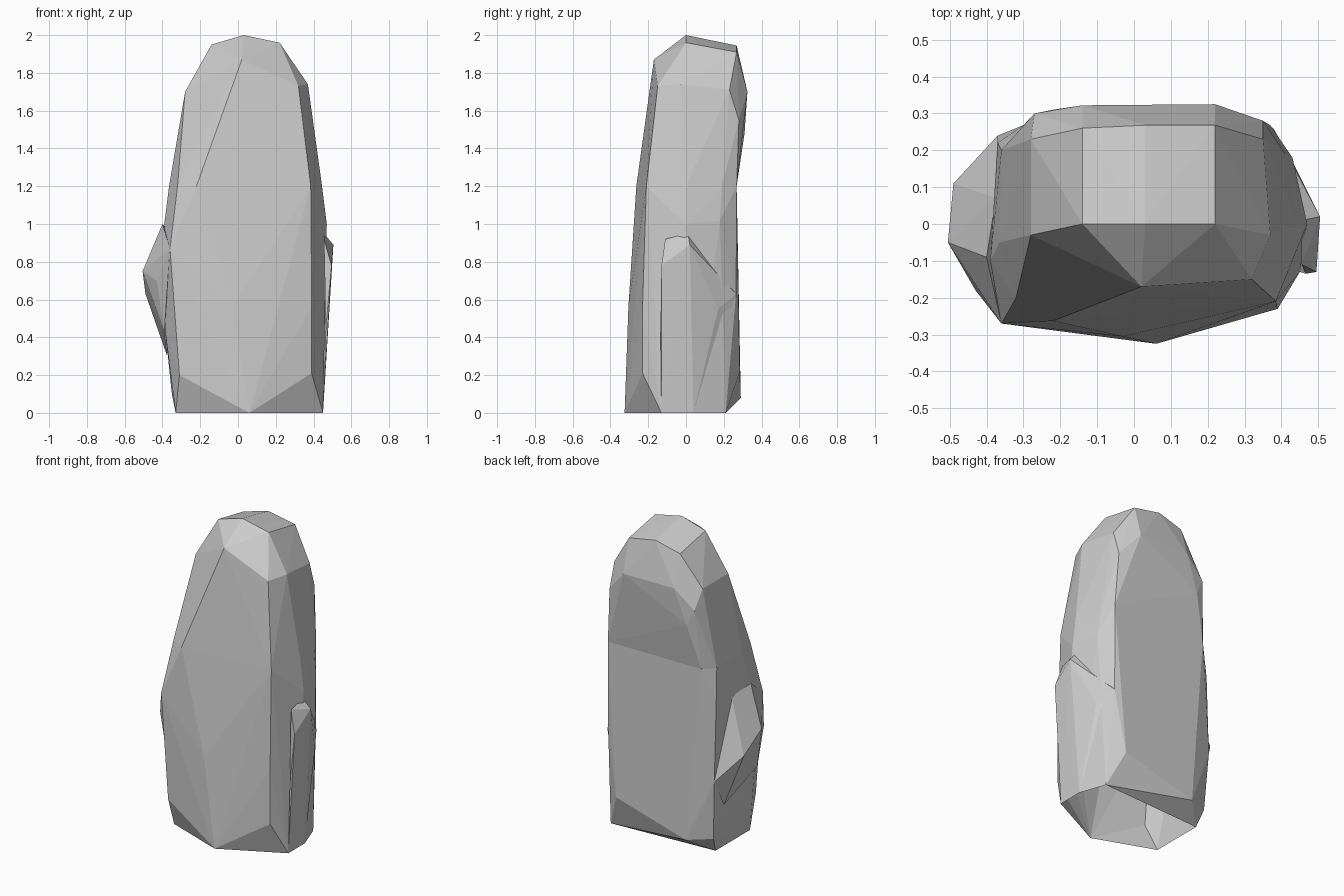
import bpy, bmesh

if "Cube" in bpy.data.objects:
    bpy.data.objects.remove(bpy.data.objects["Cube"])

ANCHOR_L, ANCHOR_R = (-.3, 0, .6), (.3, 0, .6)   # hidden tips inside the stone


def rock(name, points, open_levels=(), anchor=None):
    """Flat-faced chunk of stone: the convex hull of its corner points,
    left open at the given heights and around the hidden anchor point."""
    bm = bmesh.new()
    for p in points + ([anchor] if anchor else []):
        bm.verts.new(p)
    res = bmesh.ops.convex_hull(bm, input=bm.verts)
    junk = {v for v in res["geom_interior"] + res["geom_unused"]
            if isinstance(v, bmesh.types.BMVert)}
    bmesh.ops.delete(bm, geom=list(junk), context='VERTS')
    bmesh.ops.recalc_face_normals(bm, faces=bm.faces)

    def is_hidden(f):
        flat = any(all(abs(v.co.z - z) < 1e-4 for v in f.verts) for z in open_levels)
        inner = anchor and any(abs(v.co.x - anchor[0]) < 1e-4 and
                               abs(v.co.y - anchor[1]) < 1e-4 for v in f.verts)
        return flat or inner

    bmesh.ops.delete(bm, geom=[f for f in bm.faces if is_hidden(f)], context='FACES')
    bmesh.ops.dissolve_limit(bm, angle_limit=0.02, verts=bm.verts, edges=bm.edges)
    mesh = bpy.data.meshes.new(name)
    bm.to_mesh(mesh)
    bm.free()
    obj = bpy.data.objects.new(name, mesh)
    bpy.context.collection.objects.link(obj)
    return obj


# Shared waist ring where the upper and lower halves meet
waist = [(x, y, 1.2) for x, y in (
    (-.22, -.263), (.385, -.21), (.445, 0), (.41, .19), (.37, .268),
    (-.3, .268), (-.36, .2), (-.365, -.05), (-.32, -.2))]

# Upper half: tapering to a chipped, rounded crown
rock("upper_stone", waist + [
    (-.14, 0, 1.95), (.03, 0, 2.0), (.22, 0, 1.96),
    (-.14, .26, 1.9), (.03, .268, 1.945), (.22, .268, 1.91),
    (.02, -.17, 1.87), (.32, -.15, 1.73), (.37, -.03, 1.74),
    (.35, .23, 1.71), (.35, .28, 1.55), (.22, .325, 1.7),
    (-.14, .322, 1.7), (-.22, .31, 1.48), (-.27, .3, 1.58),
    (-.28, .23, 1.7), (-.28, -.03, 1.7)], open_levels=[1.2])

# Lower half: body and chipped foot, open underneath
rock("lower_stone", waist + [
    (.47, 0, 1.0), (.43, .18, 1.02), (-.39, -.1, 1.0), (-.37, .22, 1.0),
    (-.36, -.27, .87), (-.18, -.29, .67), (.37, -.22, .67),
    (-.03, -.305, .56), (.39, -.23, .56), (.37, .265, .63), (-.37, .24, .48),
    (-.385, -.15, .43), (-.31, -.27, .2), (.39, -.23, .21), (.3, .285, .22),
    (-.2, .29, .08), (-.35, .22, .1),
    (-.33, -.18, 0), (.06, -.325, 0), (.45, -.13, 0), (.45, .04, 0),
    (.39, .21, 0), (-.33, .17, 0)], open_levels=[0, 1.2])

# Jutting ledge on the left
rock("left_ledge", [
    (-.505, -.05, .75), (-.49, .11, .63), (-.37, .24, .48), (-.36, -.27, .87),
    (-.43, -.18, .7), (-.4, -.09, 1.0), (-.375, .07, .97), (-.39, -.17, .43),
    (-.375, .15, .3)], anchor=ANCHOR_L)

# Broken ledge on the right
rock("right_ledge", [
    (.505, .02, .89), (.495, -.13, .78), (.455, -.11, .92), (.455, .01, .95),
    (.465, -.135, .45), (.47, .05, .42), (.375, .265, .63), (.43, .17, .55),
    (.45, -.13, 0), (.45, .04, 0)], anchor=ANCHOR_R)
